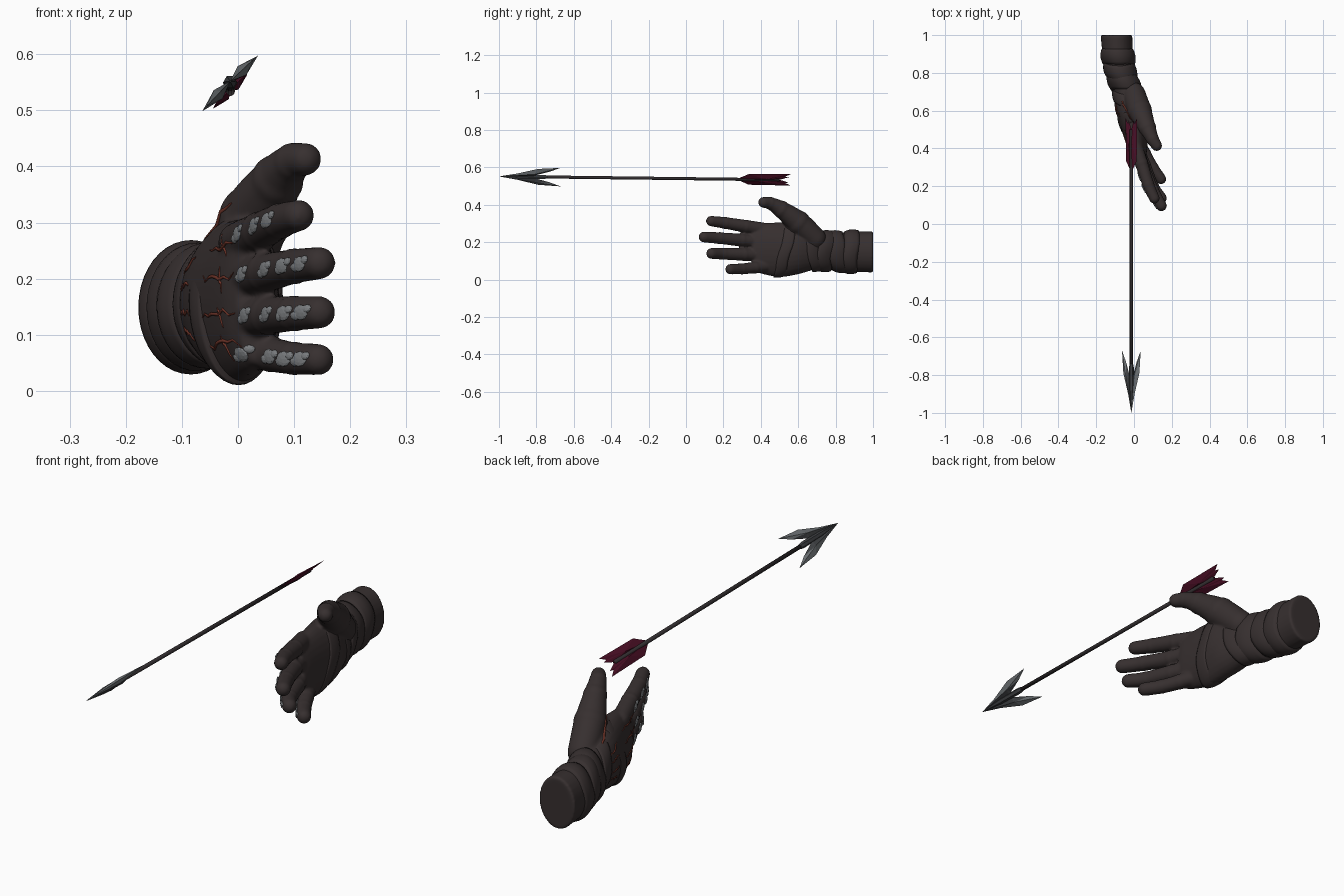
import bpy, bmesh, math, random
from mathutils import Vector, Matrix
from mathutils.bvhtree import BVHTree

random.seed(4)
if "Cube" in bpy.data.objects:
    bpy.data.objects.remove(bpy.data.objects["Cube"])


def material(name, rgb):
    m = bpy.data.materials.new(name)
    m.use_nodes = True
    m.diffuse_color = (*rgb, 1)
    m.node_tree.nodes["Principled BSDF"].inputs["Base Color"].default_value = (*rgb, 1)
    return m


GLOVE = material("dark_brown_leather", (.038, .029, .029))
GREY = material("grey_scales", (.2, .21, .22))
CRACK = material("rust_red", (.16, .035, .022))
FEATHER = material("dark_crimson", (.075, .005, .02))
SHAFT = material("shaft_black", (.03, .025, .027))
STEEL = material("steel", (.16, .175, .185))
DARK_STEEL = material("dark_steel", (.05, .053, .058))


def finish(name, bm, mats, smooth=True):
    bmesh.ops.recalc_face_normals(bm, faces=bm.faces)
    mesh = bpy.data.meshes.new(name)
    bm.to_mesh(mesh)
    bm.free()
    ob = bpy.data.objects.new(name, mesh)
    bpy.context.collection.objects.link(ob)
    for m in mats:
        mesh.materials.append(m)
    mesh.shade_smooth() if smooth else mesh.shade_flat()
    return ob


def spline(points, steps):
    """Catmull-Rom interpolation of tuples of any length."""
    pts = [Vector(p) for p in points]
    pts = [2 * pts[0] - pts[1]] + pts + [2 * pts[-1] - pts[-2]]
    out = []
    for a, b, c, d in zip(pts, pts[1:], pts[2:], pts[3:]):
        for i in range(steps):
            t = i / steps
            out.append(.5 * (2 * b + (c - a) * t + (2 * a - 5 * b + 4 * c - d) * t * t
                             + (3 * b - a - 3 * c + d) * t ** 3))
    return out + [pts[-2]]


def loft(bm, rings, fixed=False, n=28):
    """Elliptic rings (x, y, z, half width, half height) skinned and capped."""
    rows = []
    for i, r in enumerate(rings):
        side, up = Vector((1, 0, 0)), Vector((0, 0, 1))
        if not fixed:
            t = Vector(rings[min(i + 1, len(rings) - 1)][:3]) - Vector(rings[max(i - 1, 0)][:3])
            side = t.cross(up).normalized()
            up = side.cross(t).normalized()
        c = Vector(r[:3])
        rows.append([bm.verts.new(c + side * r[3] * math.cos(math.tau * k / n)
                                  + up * r[4] * math.sin(math.tau * k / n)) for k in range(n)])
    for a, b in zip(rows, rows[1:]):
        for k in range(n):
            bm.faces.new((a[k], a[k - 1], b[k - 1], b[k]))
    bm.faces.new(rows[0])
    bm.faces.new(rows[-1])


def ball(bm, centre, radius):
    bmesh.ops.create_uvsphere(bm, u_segments=20, v_segments=12, radius=radius,
                              matrix=Matrix.Translation(centre))


# Hand: forearm and palm, then digits, fused into one skin
ARM = spline([(-.093, 1, .148, .084, .11), (-.086, .9, .149, .08, .107),
              (-.07, .8, .15, .074, .1), (-.037, .7, .155, .074, .1),
              (-.012, .6, .162, .085, .133), (.004, .5, .16, .07, .146),
              (.02, .4, .165, .05, .133), (.03, .355, .168, .032, .118)], 6)
FINGERS = {
    "index": [(0, .44, .265, .036), (.04, .32, .285, .034), (.075, .21, .303, .031), (.108, .135, .313, .028)],
    "middle": [(0, .44, .2, .036), (.05, .3, .211, .034), (.1, .18, .222, .031), (.145, .096, .228, .029)],
    "ring": [(0, .44, .132, .036), (.055, .31, .135, .034), (.1, .2, .138, .031), (.145, .137, .14, .029)],
    "little": [(.005, .47, .078, .034), (.06, .37, .065, .031), (.1, .3, .058, .029), (.143, .238, .056, .028)],
}
THUMB = [(0, .69, .22, .06), (.03, .6, .305, .062), (.07, .51, .375, .045),
         (.098, .45, .408, .033), (.12, .415, .413, .029)]
bm = bmesh.new()
loft(bm, ARM, fixed=True)
for path in [*FINGERS.values(), THUMB]:
    loft(bm, [(*p, p[3]) for p in spline(path, 6)])
    ball(bm, path[0][:3], path[0][3])
    ball(bm, path[-1][:3], path[-1][3])
    # Slight bulges at the joints
    for p in path[1:-1]:
        ball(bm, p[:3], p[3] * 1.06)
hand = finish("gloved_hand", bm, [GLOVE])
remesh = hand.modifiers.new("fuse", 'REMESH')
remesh.mode, remesh.voxel_size, remesh.use_smooth_shade = 'VOXEL', .006, True
soften = hand.modifiers.new("soften", 'SMOOTH')
soften.factor, soften.iterations = .5, 5


def arm_at(y):
    return min(ARM, key=lambda r: abs(r[1] - y))


# Overlapping wrapped cuffs and palm folds
def wrap(name, y0, y1, grow, tilt):
    bm = bmesh.new()
    rings = []
    for i in range(7):
        t = i / 6
        y = y0 + (y1 - y0) * t
        a, b = [r for r in ARM if r[1] >= y][-1], [r for r in ARM if r[1] <= y][0]
        k = 0 if a[1] == b[1] else (a[1] - y) / (a[1] - b[1])
        r = a.lerp(b, k)
        g = grow * math.sin(math.pi * (.12 + .76 * t))
        rings.append((r[0], y, r[2], r[3] + g, r[4] + g))
    loft(bm, rings, fixed=True, n=40)
    for v in bm.verts:
        v.co.y += tilt * (v.co.z - .15) + .004 * math.sin(40 * v.co.z)
    finish(name, bm, [GLOVE])


wrap("cuff_outer", .84, .92, .014, .08)
wrap("cuff_middle", .77, .85, .014, -.1)
wrap("cuff_inner", .705, .785, .015, .12)
wrap("wrist_fold", .65, .71, .008, -.2)
wrap("palm_fold", .5, .56, .005, .25)

# Surface lookup for details that sit on the glove
bpy.context.view_layer.update()
deps = bpy.context.evaluated_depsgraph_get()
skin = BVHTree.FromObject(hand, deps)

# Scale plates along the backs of the fingers
for finger, path in FINGERS.items():
    bm = bmesh.new()
    pts = spline(path, 8)
    for j, i in enumerate((6, 12, 17, 22)):
        if finger == "index" and j == 3:
            continue
        p, q = Vector(pts[i][:3]), Vector(pts[i + 1][:3])
        along = (q - p).normalized()
        back = along.cross(Vector((0, 0, 1))).normalized()
        if back.x > 0:
            back.negate()
        for du, dv, size in ((0, 0, 1), (.017, .009, .55), (-.016, -.008, .6)):
            spot = p + along * du + Vector((0, 0, dv)) + back * .04
            hit, normal, _, _ = skin.find_nearest(spot)
            u = (along - normal * along.dot(normal)).normalized()
            v = normal.cross(u)
            m = Matrix((u, v, normal)).transposed().to_4x4()
            m.translation = hit
            scale = Matrix.Diagonal((.02 * size, .014 * size, .0045, 1))
            bmesh.ops.create_icosphere(bm, subdivisions=2, radius=1, matrix=m @ scale)
    finish(finger + "_scale_plates", bm, [GREY], smooth=False)


# Red cracks over the back of the hand
def crack(name, start, end, depth=.0035, steps=9):
    pts = []
    for i in range(steps):
        t = i / (steps - 1)
        y = start[0] + (end[0] - start[0]) * t
        z = start[1] + (end[1] - start[1]) * t + random.uniform(-.007, .007)
        hit = skin.ray_cast(Vector((-1, y, z)), Vector((1, 0, 0)))[0]
        if hit:
            pts.append((hit, math.sin(math.pi * (.1 + .8 * t))))
    cu = bpy.data.curves.new(name, 'CURVE')
    cu.dimensions, cu.bevel_depth, cu.bevel_resolution = '3D', depth, 1
    s = cu.splines.new('POLY')
    s.points.add(len(pts) - 1)
    for sp, (co, r) in zip(s.points, pts):
        sp.co, sp.radius = (*co, 1), r
    cu.materials.append(CRACK)
    bpy.context.collection.objects.link(bpy.data.objects.new(name, cu))


for finger, z in (("index", .255), ("middle", .2), ("ring", .135), ("little", .08)):
    crack(finger + "_knuckle_crack", (.5, z), (.36, z + .005))
    crack(finger + "_back_crack", (.64, z * .6 + .06), (.57, z * .8 + .03))
    crack(finger + "_joint_crack", (.42, z + .02), (.4, z - .02), .003, 6)
crack("thumb_crack", (.68, .23), (.55, .34), .005)

# Arrow shaft
AXIS_X = -.014


def axis_z(y):
    return .54 - .012 * y


bm = bmesh.new()
loft(bm, [(AXIS_X, y, axis_z(y), .0085, .0085) for y in (.5, -.2, -.85)], fixed=True, n=10)
finish("arrow_shaft", bm, [SHAFT])

# Arrow blades and fletching lie in one diagonal plane
WIDE = Vector((1, 0, 1)).normalized()
THICK = Vector((-1, 0, 1)).normalized()


def place(w, y, h=0):
    return Vector((AXIS_X, y, axis_z(y))) + WIDE * w + THICK * h


def ridged_plate(name, outline, ridge, height, mats, dark=()):
    bm = bmesh.new()
    for s in (1, -1):
        edge = [bm.verts.new(place(s * w, y)) for w, y in outline]
        for h in (height, -height):
            top = bm.verts.new(place(s * ridge[0], ridge[1], h))
            for k in range(len(edge)):
                f = bm.faces.new((edge[k - 1], edge[k], top))
                f.material_index = int(k in dark)
    return finish(name, bm, mats, smooth=False)


ridged_plate("arrowhead_blades",
             [(0, -1), (.024, -.9), (.06, -.79), (.07, -.67), (.04, -.73), (.014, -.8), (0, -.82)],
             (.03, -.81), .011, [STEEL, DARK_STEEL], (0, 5, 6))
bm = bmesh.new()
loft(bm, [(AXIS_X, y, axis_z(y), r, r) for y, r in
          ((-.985, .002), (-.88, .012), (-.76, .013), (-.74, .009))], fixed=True, n=6)
finish("arrowhead_socket", bm, [DARK_STEEL], smooth=False)

ridged_plate("fletching", [(0, .27), (.04, .335), (.043, .56), (.024, .53), (.02, .55), (0, .5)],
             (.012, .42), .009, [FEATHER])
